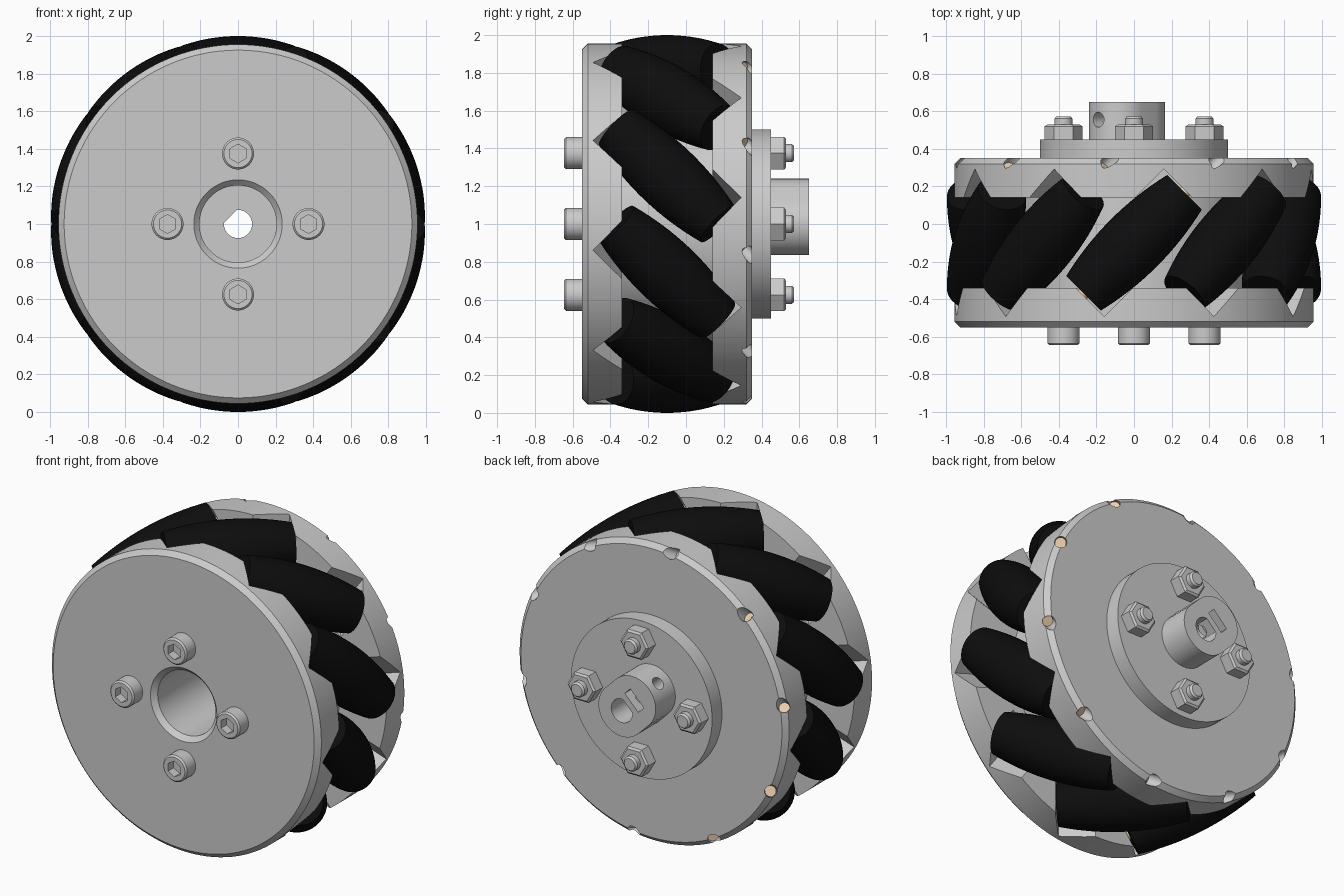
import bpy, bmesh
from math import sin, cos, pi, radians, sqrt
from mathutils import Matrix, Vector

if "Cube" in bpy.data.objects:
    bpy.data.objects.remove(bpy.data.objects["Cube"])

T = Matrix.Translation
CENTRE = T((0, 0, 1))


def rot(deg, axis):
    return Matrix.Rotation(radians(deg), 4, axis)


def finish(bm, name, mat=None):
    bmesh.ops.recalc_face_normals(bm, faces=bm.faces)
    me = bpy.data.meshes.new(name)
    bm.to_mesh(me)
    bm.free()
    ob = bpy.data.objects.new(name, me)
    bpy.context.collection.objects.link(ob)
    if mat:
        me.materials.append(mat)
    return ob


def lathe(bm, profile, n, m, closed=False):
    """Turn (radius, y) points about the local y axis; closed makes a ring."""
    rings = []
    for r, y in profile:
        rings.append([bm.verts.new(m @ Vector((r * sin(2 * pi * i / n), y, r * cos(2 * pi * i / n))))
                      for i in range(n)])
    pairs = list(zip(rings, rings[1:]))
    if closed:
        pairs.append((rings[-1], rings[0]))
    for a, b in pairs:
        for i in range(n):
            j = (i + 1) % n
            bm.faces.new((a[i], a[j], b[j], b[i]))
    if not closed:
        bm.faces.new(rings[0])
        bm.faces.new(rings[-1])


def turned(name, profile, n, m, closed=False, mat=None):
    bm = bmesh.new()
    lathe(bm, profile, n, m, closed)
    return finish(bm, name, mat)


def prism(name, outline, y0, y1):
    bm = bmesh.new()
    f = bm.faces.new([bm.verts.new((x, y0, z + 1)) for x, z in outline])
    ext = bmesh.ops.extrude_face_region(bm, geom=[f], use_keep_orig=True)["geom"]
    bmesh.ops.translate(bm, vec=(0, y1 - y0, 0),
                        verts=[v for v in ext if isinstance(v, bmesh.types.BMVert)])
    return finish(bm, name)


def cut(ob, cutter, self_cross=False, keep=False):
    mod = ob.modifiers.new("cut", "BOOLEAN")
    mod.operation, mod.solver, mod.object = "DIFFERENCE", "EXACT", cutter
    mod.use_self = self_cross
    bpy.context.view_layer.objects.active = ob
    bpy.ops.object.modifier_apply(modifier=mod.name)
    if not keep:
        bpy.data.objects.remove(cutter)


rubber = bpy.data.materials.new("black_rubber")
rubber.diffuse_color = (0.004, 0.004, 0.004, 1)
rubber.use_nodes = True
rubber.node_tree.nodes["Principled BSDF"].inputs["Base Color"].default_value = rubber.diffuse_color
brass = bpy.data.materials.new("tan_pin")
brass.diffuse_color = (0.85, 0.62, 0.42, 1)
brass.use_nodes = True
brass.node_tree.nodes["Principled BSDF"].inputs["Base Color"].default_value = brass.diffuse_color

# Wheel body: two thick plates joined by a core, with a front bore
body = turned("wheel_body", [
    (0.235, -0.55), (0.925, -0.55), (0.955, -0.52), (0.955, -0.34), (0.63, -0.34),
    (0.63, 0.14), (0.955, 0.14), (0.955, 0.32), (0.925, 0.35), (0.205, 0.35), (0.205, -0.52)],
    128, CENTRE, closed=True)

# Ten rollers at 45 degrees on pins, with pockets and pin holes in the plates
ROLLER_R, AXIS_R, HALF = 0.175, 0.825, 0.38
pockets, holes = bmesh.new(), bmesh.new()
for i in range(10):
    m = CENTRE @ rot(36 * i, 'Y') @ T((0, -0.1, AXIS_R)) @ rot(-45, 'Z')
    profile = [(ROLLER_R - 0.31 * t * t, t) for t in (HALF * (k / 8 - 1) for k in range(17))]
    turned("roller", profile, 48, m, mat=rubber)
    turned("roller_pin", [(0.033, -0.56), (0.033, 0.57)], 20, m, mat=brass)
    bmesh.ops.create_cube(pockets, size=1,
                          matrix=m @ T((0, 0, 0.11)) @ Matrix.Diagonal((0.33, 0.78, 0.58, 1)))
    lathe(holes, [(0.036, 0.3), (0.036, 0.8)], 20, m)
cut(body, finish(pockets, "pocket_cutter"), True)
cut(body, finish(holes, "hole_cutter"))

# Hub: round flange and an obround boss leaning along the diagonal
D = Vector((-1, 1)) / sqrt(2)
flange = turned("hub_flange", [(0.5, 0.35), (0.5, 0.45)], 96, CENTRE)
outline = []
for k in range(49):
    p = Vector((cos(radians(-45 + 7.5 * k)), sin(radians(-45 + 7.5 * k)))) * 0.165
    outline.append(p)
outline = []
for start, c in ((45, D * 0.106), (225, D * 0)):
    for k in range(25):
        a = radians(start + 7.5 * k)
        outline.append(c + Vector((cos(a), sin(a))) * 0.165)
boss = prism("hub_boss", outline, 0.44, 0.65)

# Shaft bore with one flat, through both hub parts
bore = []
for k in range(48):
    p = Vector((cos(2 * pi * k / 48), sin(2 * pi * k / 48))) * 0.075
    bore.append(p - D * max(0, p.dot(D) - 0.058))
bore_cutter = prism("bore_cutter", bore, 0.3, 0.7)
cut(flange, bore_cutter, keep=True)
cut(boss, bore_cutter)

# Nut slot and set screw hole in the boss
E = Vector((1, 1)) / sqrt(2)
slot = [D * (0.125 + 0.028 * a) + E * 0.068 * b for a, b in ((-1, -1), (1, -1), (1, 1), (-1, 1))]
cut(boss, prism("slot_cutter", slot, 0.5, 0.7))
cut(boss, turned("set_screw_cutter", [(0.04, 0.03), (0.04, 0.4)], 24,
                 CENTRE @ T((0, 0.555, 0)) @ rot(-45, 'Y') @ rot(90, 'X')))

# Four bolts with hex sockets at the front and nuts at the back
for i in range(4):
    m = CENTRE @ rot(90 * i, 'Y') @ T((0, 0, 0.375)) @ rot(-90 * i, 'Y')
    bolt = turned("bolt", [(0.075, -0.645), (0.085, -0.635), (0.085, -0.55), (0.048, -0.55),
                           (0.048, 0.56), (0.038, 0.572)], 40, m)
    cut(bolt, turned("socket_cutter", [(0.05, -0.7), (0.05, -0.59)], 6, m))
    turned("nut", [(0.1, 0.45), (0.1, 0.52), (0.086, 0.53)], 6, m @ rot(30, 'Y'))

# Smooth the round surfaces, keep the edges sharp
bpy.ops.object.select_all(action='SELECT')
bpy.context.view_layer.objects.active = body
bpy.ops.object.shade_smooth_by_angle(angle=radians(25))
